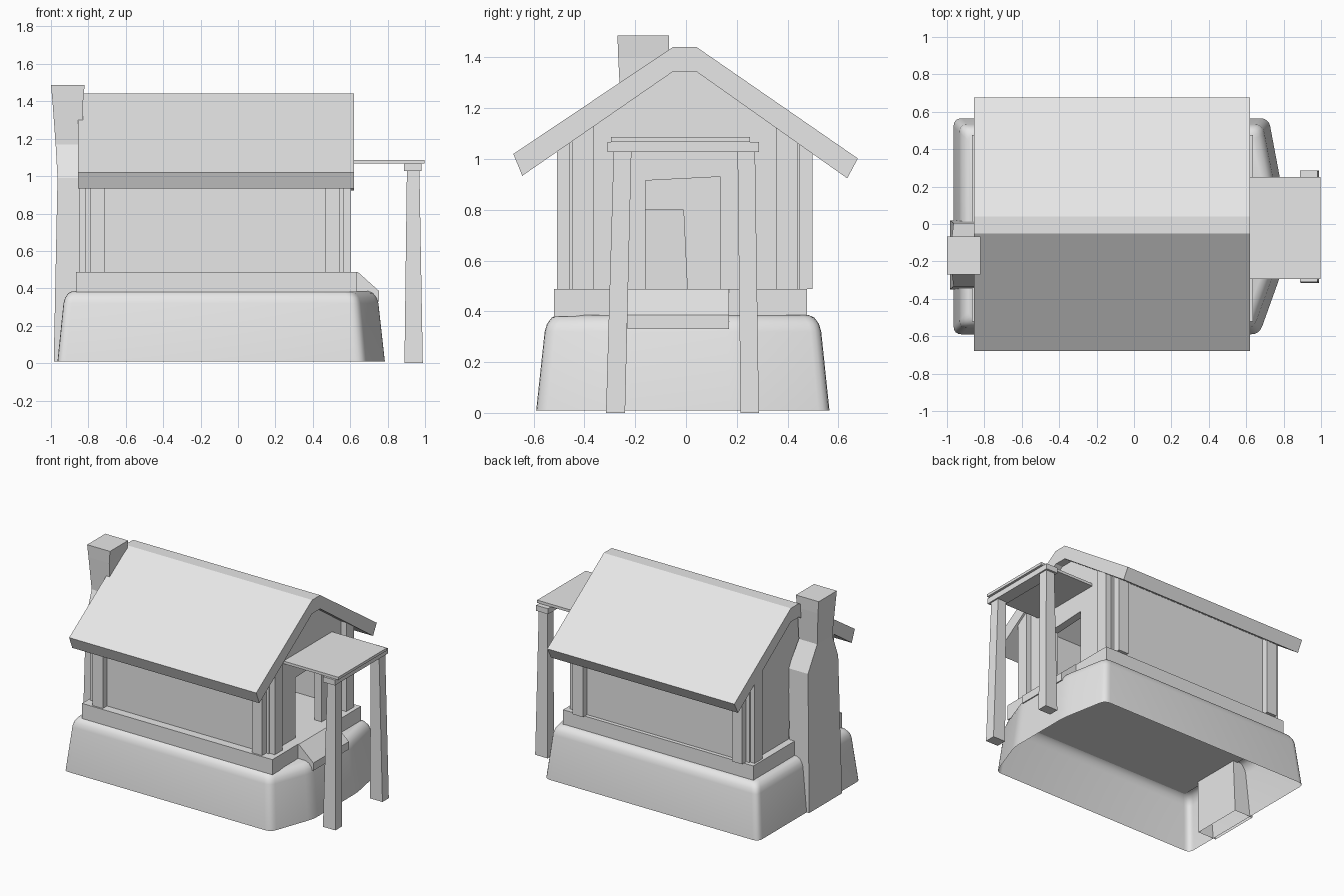
import bpy, bmesh, math
from mathutils import Vector

old = bpy.data.objects.get("Cube")
if old:
    bpy.data.objects.remove(old, do_unlink=True)

GREY = (0.8, 0.8, 0.8, 1.0)
mat = bpy.data.materials.new("light_grey")
mat.use_nodes = True
mat.diffuse_color = GREY
mat.node_tree.nodes["Principled BSDF"].inputs["Base Color"].default_value = GREY

CX, CY = -0.1225, -0.005      # centre of the house body
FLOOR = 0.488


def finish(name, bm):
    bmesh.ops.recalc_face_normals(bm, faces=bm.faces)
    mesh = bpy.data.meshes.new(name)
    bm.to_mesh(mesh)
    bm.free()
    obj = bpy.data.objects.new(name, mesh)
    mesh.materials.append(mat)
    bpy.context.collection.objects.link(obj)
    return obj


def loft(name, rings, bottom=True):
    """Join rings of equal point count, capping the top and maybe the bottom."""
    bm = bmesh.new()
    loops = [[bm.verts.new(p) for p in ring] for ring in rings]
    n = len(loops[0])
    for a, b in zip(loops, loops[1:]):
        for i in range(n):
            j = (i + 1) % n
            bm.faces.new((a[i], a[j], b[j], b[i]))
    bm.faces.new(loops[-1])
    if bottom:
        bm.faces.new(loops[0][::-1])
    return finish(name, bm)


def rect(x0, x1, y0, y1, z):
    """Rectangle ring; z is a height or a function of y."""
    height = z if callable(z) else (lambda y: z)
    return [(x, y, height(y)) for x, y in ((x0, y0), (x1, y0), (x1, y1), (x0, y1))]


def box(name, x0, x1, y0, y1, z0, z1):
    return loft(name, [rect(x0, x1, y0, y1, z0), rect(x0, x1, y0, y1, z1)])


def extrude_x(name, profile, x0, x1):
    """Extrude a (y, z) profile along x."""
    return loft(name, [[(x, y, z) for y, z in profile] for x in (x0, x1)])


def roof_under(y):
    if y < 0:
        return min(1.35, 1.385 + 0.689 * y)
    return min(1.35, 1.378 - 0.706 * y)


# Stone foundation: rounded outline drawn in towards the top, open below
def rounded(corners, radius, steps=5):
    points = []
    for i, c in enumerate(corners):
        c = Vector(c)
        before = (Vector(corners[i - 1]) - c).normalized() * radius
        after = (Vector(corners[(i + 1) % len(corners)]) - c).normalized() * radius
        for s in range(steps):
            t = s / (steps - 1)
            points.append(c + before * (1 - t) ** 2 + after * t ** 2)
    return points


corners = [(-0.965, -0.59), (0.67, -0.59), (0.785, -0.27),
           (0.785, 0.22), (0.72, 0.565), (-0.965, 0.565)]
outline = rounded(corners, 0.045)
rings = []
for z, inset in ((0.01, 0), (0.32, 0.033), (0.35, 0.042), (0.375, 0.06), (0.386, 0.085)):
    rings.append([(p.x - inset * (p.x - CX) / 0.87,
                   p.y - inset * (p.y - CY) / 0.58, z) for p in outline])
foundation = loft("foundation", rings, bottom=False)
bpy.ops.object.select_all(action='DESELECT')
foundation.select_set(True)
bpy.context.view_layer.objects.active = foundation
bpy.ops.object.shade_smooth_by_angle(angle=math.radians(40))

# Plinth and the sloping doorstep
box("plinth", -0.865, 0.635, -0.52, 0.477, 0.38, FLOOR)
step = [(0.62, FLOOR), (0.64, FLOOR), (0.755, 0.385), (0.755, 0.33), (0.62, 0.33)]
loft("doorstep", [[(x, y, z) for x, z in step] for y in (-0.23, 0.17)])

# Side walls, set back between the posts
box("right_wall", -0.79, 0.545, -0.46, -0.42, FLOOR, 1.085)
box("left_wall", -0.79, 0.545, 0.41, 0.45, FLOOR, 1.075)


# Gable walls, each with an opening cut up from the floor
def gable(name, x0, x1, opening):
    ys = (0.45, 0.04, -0.05, -0.46)
    top = [(y, roof_under(y)) for y in ys]
    extrude_x(name, [(-0.46, FLOOR)] + opening + [(0.45, FLOOR)] + top, x0, x1)


gable("door_gable", 0.51, 0.565,
      [(-0.16, FLOOR), (-0.16, 0.915), (0.135, 0.93), (0.135, FLOOR)])
gable("hearth_gable", -0.815, -0.755,
      [(-0.31, FLOOR), (-0.3, 0.8), (-0.01, 0.8), (0.005, FLOOR)])

# Paired posts at every corner, cut to the slope of the roof
for sx, end in ((1, "front"), (-1, "back")):
    for sy, side in ((-1, "right"), (1, "left")):
        for kind, a0, a1, b0, b1 in (("end", 0.6675, 0.7275, 0.36, 0.445),
                                     ("side", 0.5875, 0.6675, 0.445, 0.503)):
            xs = sorted((CX + sx * a0, CX + sx * a1))
            ys = sorted((CY + sy * b0, CY + sy * b1))
            loft(f"{end}_{side}_{kind}_post",
                 [rect(*xs, *ys, FLOOR), rect(*xs, *ys, roof_under)])

# Roof with a flat ridge
extrude_x("roof", [(-0.68, 1.02), (-0.05, 1.442), (0.04, 1.442), (0.677, 1.002),
                   (0.635, 0.924), (0.04, 1.345), (-0.05, 1.345), (-0.645, 0.934)],
          -0.855, 0.62)

# Chimney: broad base, sloping shoulders and flared top
sections = [(0.01, -0.985, -0.84, -0.35, 0.02), (0.99, -0.965, -0.81, -0.335, 0.005),
            (1.17, -0.975, -0.83, -0.255, -0.085), (1.4, -0.992, -0.828, -0.267, -0.069),
            (1.487, -1.0, -0.82, -0.27, -0.066)]
loft("chimney", [rect(x0, x1, y0, y1, z) for z, x0, x1, y0, y1 in sections], bottom=False)

# Porch canopy, beam and tapered posts
box("porch_canopy", 0.55, 0.997, -0.295, 0.252, 1.067, 1.086)
box("porch_beam", 0.887, 0.98, -0.31, 0.287, 1.028, 1.067)
for name, low, high in (("right", (-0.315, -0.24), (-0.285, -0.215)),
                        ("left", (0.215, 0.287), (0.203, 0.272))):
    loft(f"porch_{name}_post", [rect(0.89, 0.988, *low, 0),
                                rect(0.903, 0.97, *high, 1.03)])
